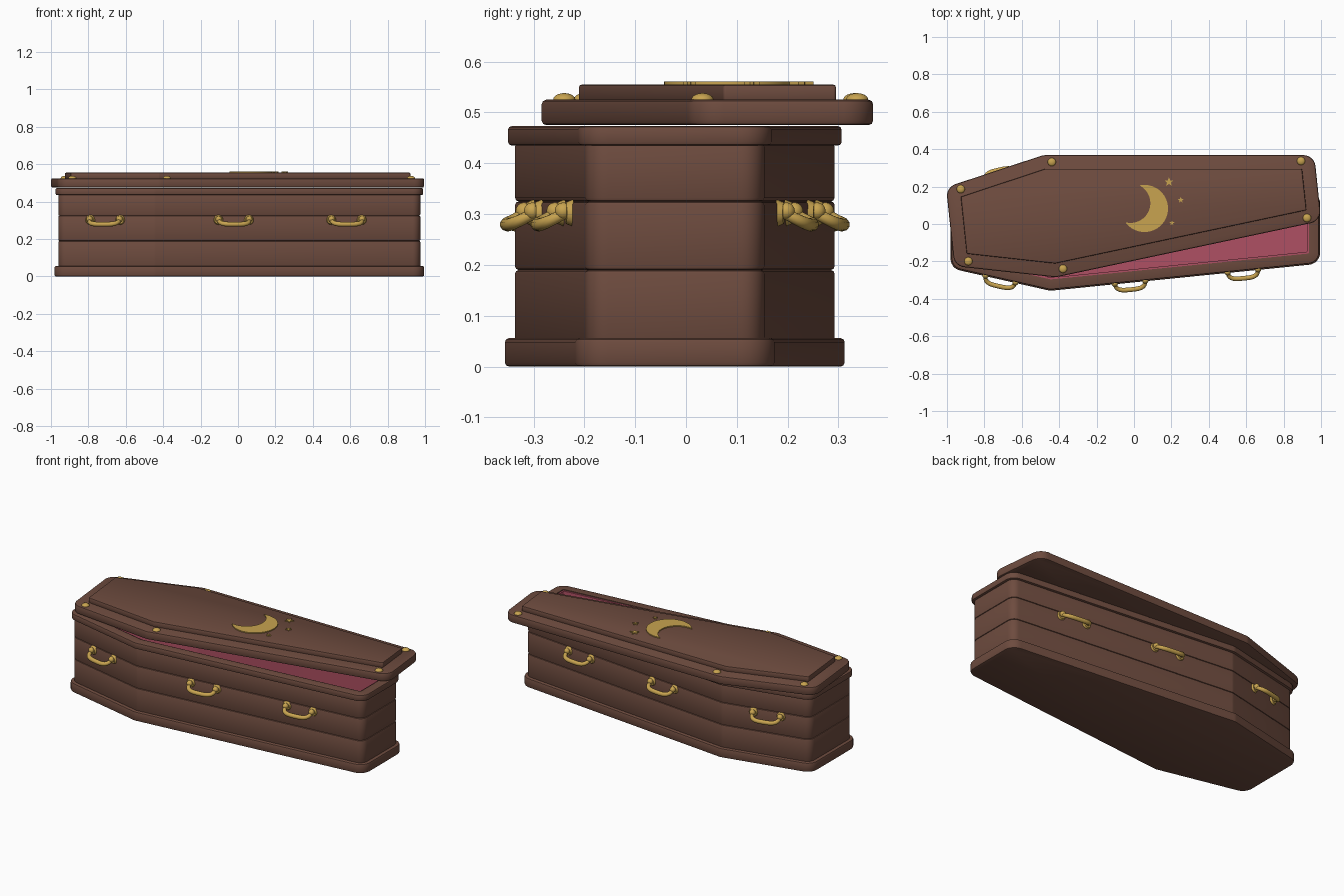
import bpy, bmesh, math
from mathutils import Matrix, Vector

if "Cube" in bpy.data.objects:
    bpy.data.objects.remove(bpy.data.objects["Cube"])


def material(name, rgb):
    m = bpy.data.materials.new(name)
    m.diffuse_color = (*rgb, 1)
    m.use_nodes = True
    m.node_tree.nodes["Principled BSDF"].inputs["Base Color"].default_value = m.diffuse_color
    return m


WOOD = material("brown wood", (0.155, 0.071, 0.049))
GOLD = material("brass", (0.58, 0.37, 0.08))
PINK = material("pink lining", (0.43, 0.08, 0.125))


def finish(name, bm, mat, matrix=Matrix()):
    bmesh.ops.recalc_face_normals(bm, faces=bm.faces)
    me = bpy.data.meshes.new(name)
    bm.to_mesh(me)
    bm.free()
    me.materials.append(mat)
    ob = bpy.data.objects.new(name, me)
    bpy.context.collection.objects.link(ob)
    ob.matrix_world = matrix
    bpy.ops.object.select_all(action='DESELECT')
    ob.select_set(True)
    bpy.context.view_layer.objects.active = ob
    bpy.ops.object.shade_smooth_by_angle(angle=math.radians(40))
    return ob


def coffin_outline(end, head, shoulder, foot, sx=-0.455):
    half = [(-end, -head), (sx, -shoulder), (end, -foot)]
    return [Vector(p) for p in half + [(x, -y) for x, y in reversed(half)]]


def inset(poly, d):
    """Move every edge of a convex outline inward by d."""
    out = []
    for i, p in enumerate(poly):
        a = (p - poly[i - 1]).normalized()
        b = (poly[(i + 1) % len(poly)] - p).normalized()
        na, nb = Vector((-a.y, a.x)), Vector((-b.y, b.x))
        out.append(p + (na + nb) * d / (1 + na.dot(nb)))
    return out


def rounded(poly, r, n=7):
    """Fillet every corner with n points."""
    out = []
    for i, p in enumerate(poly):
        a = (poly[i - 1] - p).normalized()
        b = (poly[(i + 1) % len(poly)] - p).normalized()
        h = math.acos(max(-1, min(1, a.dot(b)))) / 2
        c = p + (a + b).normalized() * r / math.sin(h)
        v0 = p + a * r / math.tan(h) - c
        for k in range(n):
            t = (math.pi - 2 * h) * k / (n - 1)
            out.append(c + Matrix.Rotation(t, 2) @ v0)
    return out


def loft(name, poly, r, profile, mat, caps=(True, True), closed=False, matrix=Matrix()):
    """Sweep an (inset, z) profile round the outline."""
    bm = bmesh.new()
    rings = []
    for d, z in profile:
        pts = rounded(inset(poly, d), max(r - d, 0.006))
        rings.append([bm.verts.new((p.x, p.y, z)) for p in pts])
    pairs = list(zip(rings, rings[1:])) + ([(rings[-1], rings[0])] if closed else [])
    for lo, hi in pairs:
        for i in range(len(lo)):
            j = (i + 1) % len(lo)
            bm.faces.new((lo[i], lo[j], hi[j], hi[i]))
    if caps[0]:
        bm.faces.new(rings[0])
    if caps[1]:
        bm.faces.new(rings[-1])
    return finish(name, bm, mat, matrix)


def slab(d, z0, z1, b):
    """Profile with rounded lower and upper edges."""
    k = b * 0.3
    return [(d + b, z0), (d + k, z0 + k), (d, z0 + b), (d, z1 - b), (d + k, z1 - k), (d + b, z1)]


# Box: plinth, three planks with grooves, rim, lining
BOX = Matrix.Translation((0.007, -0.022, 0))
box = coffin_outline(0.988, 0.215, 0.335, 0.19)
loft("plinth", box, 0.065, slab(0, 0, 0.056, 0.008), WOOD, matrix=BOX)
planks = slab(0.02, 0.05, 0.19, 0.007) + slab(0.02, 0.19, 0.325, 0.007)[1:] + slab(0.02, 0.325, 0.44, 0.007)[1:]
loft("body", box, 0.065, planks + [(0.06, 0.44), (0.06, 0.05)], WOOD,
     caps=(False, False), closed=True, matrix=BOX)
loft("rim", box, 0.065, slab(0.006, 0.435, 0.473, 0.007) + [(0.06, 0.473), (0.06, 0.435)], WOOD,
     caps=(False, False), closed=True, matrix=BOX)
loft("lining", box, 0.065, [(0.059, 0.05), (0.059, 0.468), (0.07, 0.468), (0.07, 0.08)], PINK,
     matrix=BOX)

# Lid, pushed askew, with a raised panel
LID = Matrix.Translation((0, 0.089, 0)) @ Matrix.Rotation(math.radians(6), 4, 'Z')
lid = coffin_outline(0.988, 0.212, 0.328, 0.177)
loft("lid", lid, 0.065, slab(0, 0.475, 0.525, 0.009), WOOD, matrix=LID)
loft("lid_panel", lid, 0.01, slab(0.073, 0.52, 0.555, 0.006), WOOD, matrix=LID)

# Domed screws at the six lid corners
for i, (x, y) in enumerate([(-0.911, 0.194), (-0.412, 0.287), (0.914, 0.153)]):
    for s in (-1, 1):
        bm = bmesh.new()
        bmesh.ops.create_uvsphere(bm, u_segments=20, v_segments=12, radius=1)
        finish(f"lid_screw_{i}_{s}", bm, GOLD, LID @ Matrix.Translation((x, s * y, 0.525))
               @ Matrix.Diagonal((0.022, 0.022, 0.013, 1)))


# Moon and stars inlay
def plate(name, pts, centre):
    bm = bmesh.new()
    f = bm.faces.new([bm.verts.new((x, y, 0.554)) for x, y in pts])
    top = bmesh.ops.extrude_face_region(bm, geom=[f])["geom"]
    for v in top:
        if isinstance(v, bmesh.types.BMVert):
            v.co.z += 0.007
    finish(name, bm, GOLD, Matrix.Translation((*centre, 0)))


R, r, c, tip = 0.126, 0.106, 0.080, math.radians(57)
in_tip = math.atan2(R * math.sin(tip), R * math.cos(tip) - c)
moon = []
for k in range(41):
    a = tip + (2 * math.pi - 2 * tip) * k / 40
    moon.append(Vector((R * math.cos(a), R * math.sin(a))))
for k in range(1, 30):
    a = -in_tip - (2 * math.pi - 2 * in_tip) * k / 30
    moon.append(Vector((c + r * math.cos(a), r * math.sin(a))))
turn = Matrix.Rotation(math.radians(159), 2)
plate("moon", [turn @ p for p in moon], (0.056, 0.083))
for i, (x, y, s) in enumerate([(0.187, 0.225, 0.026), (0.25, 0.128, 0.017), (0.203, 0.005, 0.014)]):
    star = []
    for k in range(10):
        a = math.pi / 2 + k * math.pi / 5
        q = s * (0.42 if k % 2 else 1)
        star.append((q * math.cos(a), q * math.sin(a)))
    plate(f"star_{i}", star, (x, y))


# Handles: x along the wall, y outward
def handle(name, matrix):
    bm = bmesh.new()
    path = []
    for k in range(25):
        t = math.pi * k / 24
        co, o = math.cos(t), max(math.sin(t), 0) ** 0.55
        path.append(Vector((math.copysign(abs(co) ** 0.6, co) * 0.082, 0.057 * o, 0.308 - 0.029 * o)))
    rings = []
    for k, p in enumerate(path):
        d = (path[min(k + 1, 24)] - path[max(k - 1, 0)]).normalized()
        n = (Vector((0, 0, 1)) - d * d.z).normalized()
        b = d.cross(n)
        rad = 0.0105 + 0.0025 * math.sin(math.pi * k / 24)
        rings.append([bm.verts.new(p + (n * math.cos(a) + b * math.sin(a)) * rad)
                      for a in [2 * math.pi * j / 10 for j in range(10)]])
    for lo, hi in zip(rings, rings[1:]):
        for j in range(10):
            bm.faces.new((lo[j - 1], lo[j], hi[j], hi[j - 1]))
    for s in (-1, 1):
        m = Matrix.Translation((s * 0.082, 0.004, 0.302)) @ Matrix.Rotation(-math.pi / 2, 4, 'X')
        bmesh.ops.create_cone(bm, cap_ends=True, segments=20, radius1=0.027, radius2=0.021,
                              depth=0.014, matrix=m)
        bmesh.ops.create_uvsphere(bm, u_segments=14, v_segments=8, radius=0.017,
                                  matrix=Matrix.Translation((s * 0.082, 0.016, 0.306)))
    finish(name, bm, GOLD, matrix)


wall = inset(box, 0.02)
for i, (x, seg) in enumerate([(-0.717, 0), (-0.03, 1), (0.573, 1)]):
    a, b = wall[seg], wall[seg + 1]
    p = a.lerp(b, (x - a.x) / (b.x - a.x))
    d = (b - a).normalized()
    for s, side in ((1, "front"), (-1, "back")):
        o = Vector((d.y, -d.x * s))
        m = Matrix(((o.y, o.x, 0, p.x), (-o.x, o.y, 0, p.y * s), (0, 0, 1, 0), (0, 0, 0, 1)))
        handle(f"{side}_handle_{i}", BOX @ m)
